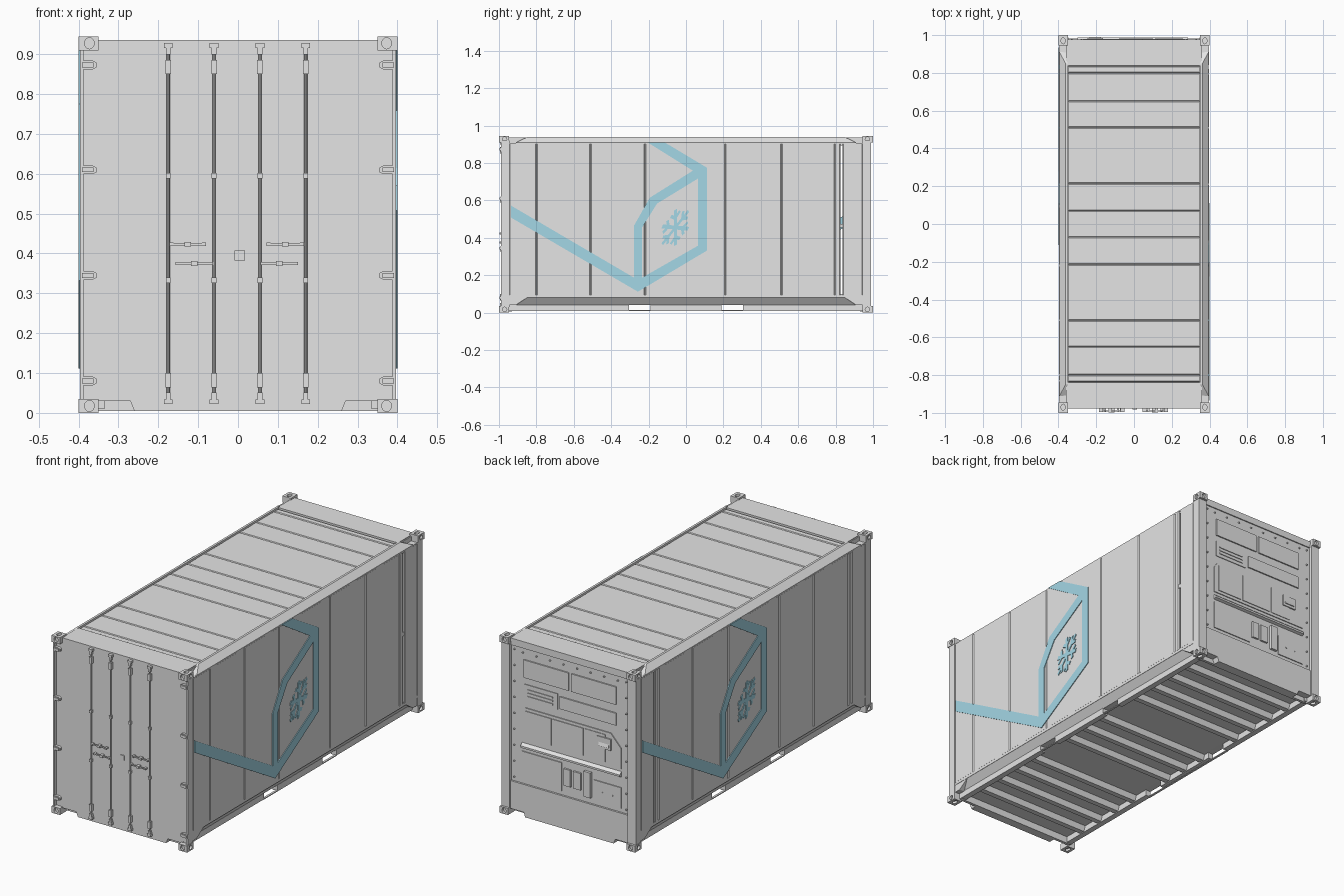
import bpy, bmesh
from math import radians, cos, sin, pi
from mathutils import Matrix, Vector

cube = bpy.data.objects.get("Cube")
if cube:
    bpy.data.objects.remove(cube)


def material(name, rgb):
    m = bpy.data.materials.new(name)
    m.use_nodes = True
    m.diffuse_color = (*rgb, 1)
    m.node_tree.nodes["Principled BSDF"].inputs["Base Color"].default_value = (*rgb, 1)
    return m


GREY = material("pale grey paint", (0.78, 0.78, 0.78))
TEAL = material("icy blue paint", (0.37, 0.68, 0.79))


def finish(name, bm, mat=GREY, mirror=""):
    bmesh.ops.recalc_face_normals(bm, faces=bm.faces)
    me = bpy.data.meshes.new(name)
    bm.to_mesh(me)
    bm.free()
    me.materials.append(mat)
    ob = bpy.data.objects.new(name, me)
    bpy.context.collection.objects.link(ob)
    if mirror:
        mod = ob.modifiers.new("mirror", "MIRROR")
        mod.use_axis = [a in mirror for a in "xyz"]
        mod.use_mirror_merge = False
    return ob


def boxes(name, items, mirror=""):
    """Each item is x0, x1, y0, y1, z0, z1."""
    bm = bmesh.new()
    for x0, x1, y0, y1, z0, z1 in items:
        size = Matrix.Diagonal((x1 - x0, y1 - y0, z1 - z0, 1))
        mid = Matrix.Translation(((x0 + x1) / 2, (y0 + y1) / 2, (z0 + z1) / 2))
        bmesh.ops.create_cube(bm, size=1, matrix=mid @ size)
    return finish(name, bm, GREY, mirror)


def prism(name, polys, start, end, to3d, mat=GREY, mirror=""):
    """Extrude flat outlines from depth start to depth end."""
    bm = bmesh.new()
    for poly in polys:
        f = bm.faces.new([bm.verts.new(to3d(a, b, start)) for a, b in poly])
        g = bmesh.ops.extrude_face_region(bm, geom=[f])["geom"]
        shift = Vector(to3d(0, 0, end)) - Vector(to3d(0, 0, start))
        bmesh.ops.translate(bm, vec=shift, verts=[v for v in g if isinstance(v, bmesh.types.BMVert)])
    return finish(name, bm, mat, mirror)


def along_y(a, b, d): return (a, d, b)
def along_x(a, b, d): return (d, a, b)
def upright(a, b, d): return (b, a, d)


def hull(name, pts, mirror=""):
    bm = bmesh.new()
    for p in pts:
        bm.verts.new(p)
    bmesh.ops.convex_hull(bm, input=bm.verts)
    bmesh.ops.dissolve_limit(bm, angle_limit=0.01, verts=bm.verts, edges=bm.edges)
    return finish(name, bm, GREY, mirror)


# Body with a narrow open slot near the rear, frame posts and end beams
boxes("body", [(-.392, .392, -.955, .826, .08, .908), (-.392, .392, .836, .962, .08, .908),
               (-.392, .392, .82, .84, .08, .10), (-.392, .392, .82, .84, .895, .908),
               (-.36, .36, -.945, .945, .042, .085)])
boxes("slot_catch", [(.38, .395, .82, .842, .455, .475)], mirror="x")
boxes("front_posts", [(.352, .391, -.975, -.945, .03, .92), (.388, .397, -.99, -.945, .03, .92)], mirror="x")
boxes("rear_posts", [(.348, .397, .945, .988, .03, .92)], mirror="x")
boxes("roof_headers", [(-.355, .355, .84, .978, .90, .936)], mirror="y")
sill = [(-.36, .09), (-.36, .03), (-.27, .03), (-.26, .005),
        (.26, .005), (.27, .03), (.36, .03), (.36, .09)]
prism("front_sill", [sill], -.977, -.94, along_y)
prism("rear_sill", [sill], .94, .982, along_y)
boxes("sill_backing", [(-.355, .355, .93, .945, .005, .08)], mirror="y")
boxes("rear_lower_panel", [(-.36, .36, .955, .982, .08, .178)])

# Corner castings with oval openings
casting = boxes("corner_castings", [(.35, .40, .945, 1, .4375, .4725)])
casting.location.z = .4725
bm = bmesh.new()
for pos, axis, size in (((.373, 1, .455), "X", (.012, .014)), ((.40, .970, .455), "Y", (.012, .012)),
                        ((.375, .970, .4725), "", (.011, .016))):
    rot = Matrix.Rotation(pi / 2, 4, axis) if axis else Matrix.Identity(4)
    shape = Matrix.Diagonal((size[0], size[1], .024, 1))
    bmesh.ops.create_cone(bm, segments=16, radius1=1, radius2=1, depth=1, cap_ends=True,
                          matrix=Matrix.Translation(pos) @ rot @ shape)
cutter = finish("casting_cutter", bm)
cutter.location.z = .4725
cutter.hide_render = True
cutter.hide_viewport = True
cut = casting.modifiers.new("openings", "BOOLEAN")
cut.operation, cut.object, cut.solver, cut.use_self = "DIFFERENCE", cutter, "EXACT", True
mir = casting.modifiers.new("mirror", "MIRROR")
mir.use_axis = (True, True, True)
mir.use_mirror_merge = False

# Sloped top rails
hull("top_rails", [(x, y * s, z) for s in (-1, 1) for x, y, z in
                   ((.395, .91, .905), (.395, .91, .91), (.362, .85, .938),
                    (.350, .85, .938), (.350, .91, .905))], mirror="x")
boxes("rail_ends", [(.340, .36, .84, .95, .90, .932)], mirror="xy")


def sheets(cuts, low, high, slope=.005):
    """Sheet profiles with sloping edges that meet in V seams."""
    return [[(a, low), (a, high - .004), (a + slope, high), (b - slope, high), (b, high - .004), (b, low)]
            for a, b in zip(cuts, cuts[1:])]


# Roof and side wall sheets
roof_cuts = [-.836, -.80, -.65, -.51, -.215, -.07, .07, .215, .51, .65, .80, .836]
prism("roof_panels", sheets(roof_cuts, .90, .931), -.346, .346, along_x)
wall = [-.80, -.51, -.22, .21, .51, .795]
walls = sheets([-.945] + wall + [.826], .385, .396) + sheets([.836, .945], .385, .396)
prism("left_side_panels", walls, .095, .902, upright)
walls = sheets([-.945, -.83] + wall + [.826], -.385, -.396, .005) + sheets([.836, .945], -.385, -.396)
for sheet in walls:
    sheet[1], sheet[4] = (sheet[1][0], -.392), (sheet[4][0], -.392)
prism("right_side_panels", walls, .095, .902, upright)
boxes("side_borders", [(.385, .3955, -.945, .945, .08, .095), (.385, .3955, -.945, .945, .902, .908)], mirror="x")

# Bottom rails, tapered lower edge and fork pocket openings
prism("lower_edge", [[(.394, .08), (.364, .04), (.33, .042), (.33, .08)]], -.91, .91, along_y, mirror="x")
hull("lower_edge_ends", [(x, y, z) for x in (.34, .394)
                         for y, z in ((.85, .08), (.945, .08), (.945, .04), (.91, .04))], mirror="xy")
boxes("bottom_rails", [(.335, .366, -.19, .19, .010, .042), (.335, .366, .305, .95, .010, .042),
                       (.335, .366, -.95, -.305, .010, .042), (.355, .366, -.31, .31, .008, .013)], mirror="x")

# Floor beams across the underside
beams = [i * .135 for i in range(-6, 7) if abs(i) != 2]
prism("floor_beams", [[(y - .026, .044), (y - .014, .014), (y + .014, .014), (y + .026, .044)] for y in beams],
      -.34, .34, along_x)

# Painted band and snow crystal, repeated on the opposite side by a half turn
band = [[(-.935, .572), (-.935, .508), (-.257, .112), (-.235, .187), (-.235, .455), (-.155, .583),
         (.064, .717), (.037, .759), (-.193, .615), (-.278, .465), (-.278, .187)],
        [(-.257, .112), (.112, .332), (.112, .775), (-.112, .909), (-.203, .909), (.037, .759),
         (.064, .717), (.064, .358), (-.235, .187)]]


def bar(a, b, w):
    """Sheared flat bar between two points of the crystal."""
    a, b = Vector(a), Vector(b)
    n = (b - a).normalized().orthogonal() * w
    return [(-.057 + p.x * .85, .455 + p.y + p.x * .5) for p in (a + n, b + n, b - n, a - n)]


def polar(r, deg): return Vector((r * cos(radians(deg)), r * sin(radians(deg))))


crystal = []
for arm in range(30, 390, 60):
    crystal.append(bar((0, 0), polar(.095, arm), .009))
    for turn in (-50, 50):
        crystal.append(bar(polar(.05, arm), polar(.05, arm) + polar(.038, arm + turn), .008))
for side, turn in (("left", 0), ("right", pi)):
    for part, polys, top in (("band", band, .400), ("crystal", crystal, .3995)):
        ob = prism(side + "_" + part, polys, .394, top, along_x, TEAL)
        ob.rotation_euler.z = turn

# Doors with locking bars, brackets and handles
boxes("doors", [(-.386, .386, -.978, -.95, .042, .908), (-.35, .35, -.978, -.95, .90, .934)])
bars_x = [-.175, -.06, .055, .17]
bm = bmesh.new()
for x in bars_x:
    bmesh.ops.create_cone(bm, segments=10, radius1=.004, radius2=.004, depth=.90, cap_ends=True,
                          matrix=Matrix.Translation((x, -.986, .476)))
finish("locking_bars", bm)
fittings = []
for x in bars_x:
    for z, w, h in ((.922, .011, .006), (.028, .011, .006), (.908, .006, .009), (.042, .006, .009),
                    (.868, .007, .018), (.082, .007, .018), (.595, .006, .007), (.333, .006, .007)):
        fittings.append((x - w, x + w, -.994, -.97, z - h, z + h))
boxes("bar_brackets", fittings)
handles = []
for x0, x1, z in ((-.172, -.08, .423), (.072, .165, .423), (-.157, -.063, .375), (.057, .15, .375)):
    m = (x0 + x1) / 2
    handles += [(x0, x1, -.993, -.987, z - .003, z + .003), (m - .008, m + .008, -.997, -.97, z - .006, z + .006),
                (x0, x0 + .010, -.996, -.97, z - .004, z + .004), (x1 - .010, x1, -.996, -.97, z - .004, z + .004)]
boxes("door_handles", handles)
boxes("seal_plate", [(-.009, .017, -.983, -.97, .383, .407)])
hinges = [[(.397, z - .011), (.397, z + .011), (.365, z + .011), (.355, z + .006),
           (.355, z - .006), (.365, z - .011)] for z in (.873, .61, .345, .08)]
prism("door_hinges", hinges, -.992, -.97, along_y, mirror="x")
boxes("hinge_straps", [(.362, .392, -.996, -.98, z - .006, z + .006) for z in (.873, .61, .345, .08)], mirror="x")

# Cooling unit on the rear wall
boxes("unit_back_plate", [(-.352, .352, .955, .972, .178, .90)])
boxes("access_hatches", [(.008, .272, .96, .979, .745, .84), (-.272, -.008, .96, .979, .745, .84),
                         (-.272, .06, .96, .979, .635, .70), (.075, .272, .96, .976, .625, .71)])
boxes("air_vents", [(.10, .25, .96, .980, .643 + i * .018, .651 + i * .018) for i in range(3)])
housing = [(-.30, .41), (.285, .41), (.285, .555), (.265, .585), (-.24, .585), (-.30, .52)]
prism("fan_housing", [housing], .96, .977, along_y)
boxes("fan_doors", [(.11, .26, .96, .981, .425, .57), (-.08, .10, .96, .981, .425, .57),
                    (-.21, -.09, .96, .980, .425, .57)])
boxes("control_display", [(-.245, -.165, .96, .985, .495, .555)])
hull("display_window", [(x, y, z) for x in (-.235, -.175)
                        for y, z in ((.98, .543), (.98, .508), (.990, .508))])
prism("drip_ledge", [[(.96, .405), (.987, .382), (.987, .372), (.96, .362)]], -.30, .285, along_x)
boxes("compressor_bay", [(.05, .285, .96, .977, .20, .35), (-.005, .035, .96, .982, .235, .325),
                         (-.065, -.02, .96, .982, .235, .325), (-.125, -.085, .96, .986, .21, .345),
                         (-.30, -.14, .96, .977, .20, .31)])
bm = bmesh.new()
rivets = [(s * .330, .2 + i * .085) for s in (-1, 1) for i in range(9)]
rivets += [(-.28 + i * .08, .875) for i in range(8)] + [(-.19, .255), (-.25, .255)]
for x, z in rivets:
    bmesh.ops.create_cone(bm, segments=8, radius1=.005, radius2=.004, depth=.01, cap_ends=True,
                          matrix=Matrix.Translation((x, .974, z)) @ Matrix.Rotation(-pi / 2, 4, "X"))
finish("rivets", bm)
